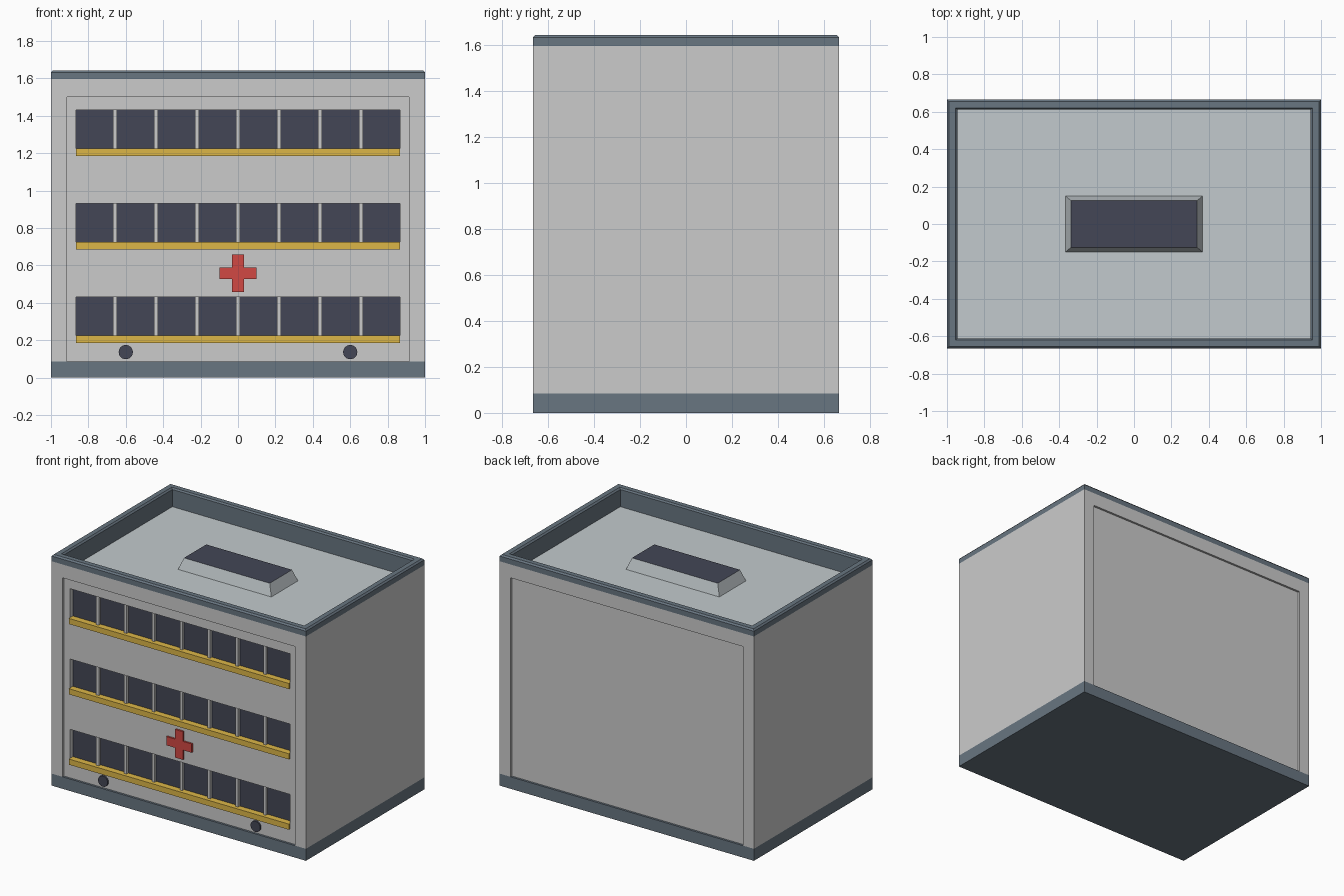
import bpy, bmesh, math

if "Cube" in bpy.data.objects:
    bpy.data.objects.remove(bpy.data.objects["Cube"])


def material(name, rgb):
    m = bpy.data.materials.new(name)
    m.diffuse_color = (*rgb, 1)
    m.use_nodes = True
    m.node_tree.nodes["Principled BSDF"].inputs["Base Color"].default_value = m.diffuse_color
    return m


SLATE = material("slate", (0.14, 0.18, 0.22))
GLASS = material("dark_glass", (0.056, 0.061, 0.092))
YELLOW = material("yellow", (0.72, 0.47, 0.064))
RED = material("red", (0.64, 0.066, 0.056))
ROOF = material("roof_grey", (0.54, 0.59, 0.61))


def finish(name, bm, mat=None):
    bmesh.ops.recalc_face_normals(bm, faces=bm.faces)
    me = bpy.data.meshes.new(name)
    bm.to_mesh(me)
    bm.free()
    ob = bpy.data.objects.new(name, me)
    bpy.context.collection.objects.link(ob)
    if mat:
        me.materials.append(mat)
    return ob


def box(name, x0, x1, y0, y1, z0, z1, mat=None):
    bm = bmesh.new()
    for v in bmesh.ops.create_cube(bm, size=1)["verts"]:
        v.co = (x1 if v.co.x > 0 else x0, y1 if v.co.y > 0 else y0, z1 if v.co.z > 0 else z0)
    return finish(name, bm, mat)


def loft(name, rings, mat, closed=False):
    """Skin rectangles given as (half_x, half_y, z)."""
    bm = bmesh.new()
    loops = [[bm.verts.new((sx * hx, sy * hy, z)) for sx, sy in ((-1, -1), (1, -1), (1, 1), (-1, 1))]
             for hx, hy, z in rings]
    pairs = list(zip(loops, loops[1:]))
    if closed:
        pairs.append((loops[-1], loops[0]))
    else:
        bm.faces.new(loops[0])
        bm.faces.new(loops[-1])
    for a, b in pairs:
        for i in range(4):
            j = (i + 1) % 4
            bm.faces.new((a[i], a[j], b[j], b[i]))
    return finish(name, bm, mat)


def cut(ob, cutter):
    cutter.hide_render = True
    mod = ob.modifiers.new("cut", "BOOLEAN")
    mod.operation, mod.solver, mod.object = "DIFFERENCE", "EXACT", cutter
    bpy.context.view_layer.objects.active = ob
    bpy.ops.object.modifier_apply(modifier=mod.name)
    bpy.data.objects.remove(cutter)


HY = 0.665      # half depth
PANEL = 0.65    # recessed facade plane
PANE = 0.62     # glass plane
WX = 0.865      # half width of window strips
FLOORS = [0.225, 0.725, 1.225]

# Walls with recessed front and back panels, window slots and roof well
box("base", -1, 1, -HY, HY, 0, 0.085, SLATE)
walls = box("walls", -1, 1, -HY, HY, 0.085, 1.595)
for s in (-1, 1):
    y0, y1 = sorted((s * PANEL, s * 0.8))
    cut(walls, box("panel_cutter", -0.915, 0.915, y0, y1, 0.0, 1.5))
cut(walls, box("roof_cutter", -0.965, 0.965, -0.63, 0.63, 1.505, 2))
for z in FLOORS:
    cut(walls, box("window_cutter", -WX, WX, -0.8, -PANE + 0.01, z - 0.04, z + 0.205))

# Window strips: glass, dividers and sill on each floor
for n, z in enumerate(FLOORS, 1):
    box(f"window_glass_{n}", -WX, WX, -PANE, -PANE + 0.01, z, z + 0.205, GLASS)
    box(f"window_sill_{n}", -WX, WX, -HY, -PANE + 0.01, z - 0.04, z, YELLOW)
    for i in range(-3, 4):
        x = i * 0.219
        box(f"window_divider_{n}_{i + 4}", x - 0.01, x + 0.01, -PANEL + 0.01, -PANE, z, z + 0.205)

# Parapet with chamfered rim, lining the inside of the roof well
loft("parapet", [(1, HY, 1.595), (1, HY, 1.632), (0.99, HY - 0.01, 1.643),
                 (0.955, 0.62, 1.643), (0.945, 0.612, 1.632), (0.945, 0.612, 1.505),
                 (0.965, 0.63, 1.505), (0.965, 0.63, 1.595)], SLATE, closed=True)
box("roof_deck", -0.945, 0.945, -0.612, 0.612, 1.5, 1.51, ROOF)

# Skylight with sloped sides and dark glass on top
skylight = loft("skylight", [(0.367, 0.15, 1.51), (0.337, 0.125, 1.59)], ROOF)
skylight.data.materials.append(GLASS)
for f in skylight.data.polygons:
    if f.normal.z > 0.9:
        f.material_index = 1

# Red cross on the facade
bm = bmesh.new()
a, b = 0.1, 0.031
quarter = [(b, a), (b, b), (a, b)]
pts = []
for k in range(4):
    c, s = round(math.cos(-k * math.pi / 2)), round(math.sin(-k * math.pi / 2))
    pts += [(c * x - s * z, s * x + c * z) for x, z in quarter]
face = bm.faces.new([bm.verts.new((x, -PANEL - 0.013, z + 0.558)) for x, z in pts])
ext = bmesh.ops.extrude_face_region(bm, geom=[face], use_keep_orig=True)["geom"]
for v in ext:
    if isinstance(v, bmesh.types.BMVert):
        v.co.y = -PANEL + 0.002
finish("cross", bm, RED)

# Round lamps low on the facade
for side, x in (("left", -0.6), ("right", 0.6)):
    bpy.ops.mesh.primitive_cylinder_add(vertices=24, radius=0.038, depth=0.014,
                                        location=(x, -PANEL - 0.005, 0.136),
                                        rotation=(math.pi / 2, 0, 0))
    lamp = bpy.context.object
    lamp.name = f"lamp_{side}"
    lamp.data.materials.append(GLASS)
